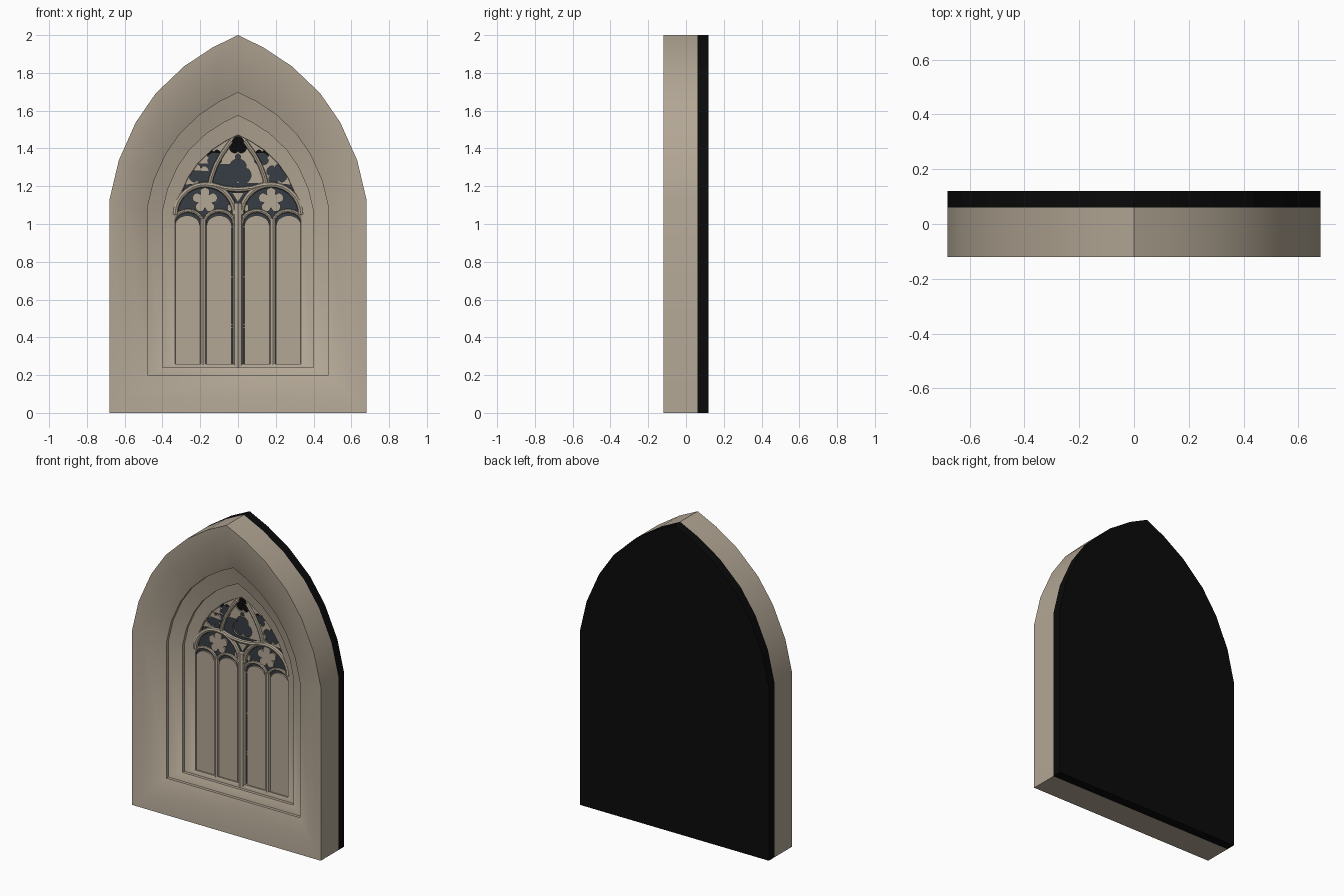
import bpy, bmesh, math

if "Cube" in bpy.data.objects:
    bpy.data.objects.remove(bpy.data.objects["Cube"])

def mat(name, c):
    m = bpy.data.materials.new(name)
    m.diffuse_color = (*c, 1)
    m.use_nodes = True
    m.node_tree.nodes["Principled BSDF"].inputs["Base Color"].default_value = m.diffuse_color
    return m

STONE = mat("warm stone", (0.45, 0.385, 0.30))
GLASS = mat("dark blue glass", (0.038, 0.048, 0.060))
BLACK = mat("black backing", (0.003, 0.003, 0.003))

# right half of the pointed arch, normalised: spring (1,0) to apex (0,1)
ARCH = [(1, 0), (.928, .238), (.796, .469), (.64, .646), (.42, .81), (.195, .926)]

def outline(half, bottom, spring, apex):
    h = apex - spring
    right = [(half * x, spring + h * z) for x, z in ARCH]
    left = [(-x, z) for x, z in reversed(right)]
    return [(-half, bottom), (half, bottom)] + right + [(0, apex)] + left

def opening(half):
    """Outline interpolated between window opening and outer edge."""
    t = (half - .335) / .345
    bottom = {.68: 0, .60: .085, .48: .20, .40: .24, .335: .26}[half]
    return outline(half, bottom, 1.05 + .08 * t, 1.475 + .525 * t)

def add(name, bm, material, angle=None):
    bmesh.ops.recalc_face_normals(bm, faces=bm.faces[:])
    me = bpy.data.meshes.new(name)
    bm.to_mesh(me)
    bm.free()
    me.materials.append(material)
    ob = bpy.data.objects.new(name, me)
    bpy.context.collection.objects.link(ob)
    if angle:
        select(ob)
        bpy.ops.object.shade_smooth_by_angle(angle=math.radians(angle))
    return ob

def select(ob):
    bpy.ops.object.select_all(action='DESELECT')
    ob.select_set(True)
    bpy.context.view_layer.objects.active = ob

def loft(name, sections, material, caps=False, angle=None):
    bm = bmesh.new()
    rings = [[bm.verts.new((x, y, z)) for x, z in pts] for pts, y in sections]
    n = len(rings[0])
    pairs = list(zip(rings, rings[1:]))
    if not caps:
        pairs.append((rings[-1], rings[0]))
    for a, b in pairs:
        for i in range(n):
            j = (i + 1) % n
            bm.faces.new((a[i], a[j], b[j], b[i]))
    if caps:
        bm.faces.new(rings[0])
        bm.faces.new(rings[-1])
    return add(name, bm, material, angle)

def curve(name, paths, material, y, closed=False, bevel=0.0, extrude=0.0):
    cu = bpy.data.curves.new(name, 'CURVE')
    cu.dimensions = '2D' if closed else '3D'
    if closed:
        cu.fill_mode = 'BOTH'
    cu.bevel_depth, cu.bevel_resolution, cu.extrude = bevel, 2, extrude
    cu.use_fill_caps = True
    for pts in paths:
        s = cu.splines.new('POLY')
        s.points.add(len(pts) - 1)
        for p, (x, z) in zip(s.points, pts):
            p.co = (x, z, 0, 1)
        s.use_cyclic_u = closed
    cu.materials.append(material)
    ob = bpy.data.objects.new(name, cu)
    ob.rotation_euler = (math.pi / 2, 0, 0)
    ob.location.y = y
    bpy.context.collection.objects.link(ob)
    select(ob)
    bpy.ops.object.convert(target='MESH')
    ob = bpy.context.object
    bpy.ops.object.shade_smooth_by_angle(angle=math.radians(40))
    return ob

def arc(cx, cz, rx, rz, a0=0, a1=180, n=14):
    return [(cx + rx * math.cos(math.radians(a0 + (a1 - a0) * i / n)),
             cz + rz * math.sin(math.radians(a0 + (a1 - a0) * i / n))) for i in range(n + 1)]

def foil(cx, cz, r, n, turn=90, steps=40):
    pts = []
    for i in range(steps):
        a = 2 * math.pi * i / steps
        q = r * (.55 + .45 * math.sqrt(abs(math.cos(n * a / 2))))
        b = a + math.radians(turn)
        pts.append((cx + q * math.cos(b), cz + q * math.sin(b)))
    return pts

def both(paths):
    return paths + [[(-x, z) for x, z in p] for p in paths]

# splayed and stepped stone surround
loft("stone_surround", [(opening(.68), .06), (opening(.68), -.12), (opening(.60), -.11),
                        (opening(.48), -.05), (opening(.48), -.03), (opening(.40), .0),
                        (opening(.40), .02), (opening(.335), .035), (opening(.335), .06)],
     STONE, angle=50)

# black backing slab
loft("backing", [(opening(.68), .06), (opening(.68), .12)], BLACK, caps=True)

# glass sheet, stopping short of the black apex
glass = outline(.335, .26, 1.05, 1.475)
glass = [(x, min(z, 1.375)) for x, z in glass if z < 1.46]
loft("glass", [(glass, .054), (glass, .0595)], GLASS, caps=True)

# black patches in the lower corners of the glass
for side in (-1, 1):
    patch = arc(.30 * side, .26, .033, .03)
    loft("corner_patch", [(patch, .051), (patch, .054)], BLACK, caps=True)

# pierced tracery plate
lights = [[(cx - .066, .26), (cx + .066, .26)] + arc(cx, .99, .066, .055) for cx in (.10, .268)]
holes = both(lights + [foil(.175, 1.125, .068, 5), foil(.205, 1.265, .056, 4, 60),
                       foil(.125, 1.353, .043, 4, 40), arc(.045, 1.085, .012, .02, 0, 345, 10),
                       arc(.285, 1.185, .012, .022, 0, 345, 10)])
holes += [foil(0, 1.272, .072, 3), foil(0, 1.415, .048, 3), arc(0, 1.355, .014, .016, 0, 345, 12),
          [(-.034, 1.168), (.034, 1.168), (0, 1.115)]]
curve("tracery_plate", [outline(.338, .25, 1.05, 1.478)] + holes, STONE, .049,
      closed=True, extrude=.005)

# rounded mullions
curve("centre_mullion", [[(0, .24), (0, 1.11)]], STONE, .045, bevel=.026)
curve("side_mullions", both([[(.184, .25), (.184, 1.03)]]), STONE, .046, bevel=.017)

# rounded arch mouldings over lights, pairs and the centre
curve("light_arches", both([arc(cx, 1.0, .08, .07) for cx in (.10, .265)]), STONE, .045, bevel=.010)
curve("pair_arches", both([arc(.175, 1.05, .158, .158)]), STONE, .042, bevel=.015)
curve("centre_arches", both([[(.15, 1.205), (.14, 1.25), (.118, 1.31), (.085, 1.37), (.035, 1.44)]]),
      STONE, .042, bevel=.013)
curve("centre_link", [[(-.14, 1.208), (-.07, 1.188), (0, 1.182), (.07, 1.188), (.14, 1.208)]],
      STONE, .042, bevel=.014)
curve("opening_moulding", [outline(.338, .25, 1.05, 1.478)[1:] + [(-.338, .25)]],
      STONE, .045, bevel=.008)

# thin saddle bars across the lights
curve("saddle_bars", [[(-.335, z), (.335, z)] for z in (.452, .468, .72, .985)],
      STONE, .051, bevel=.0035)
